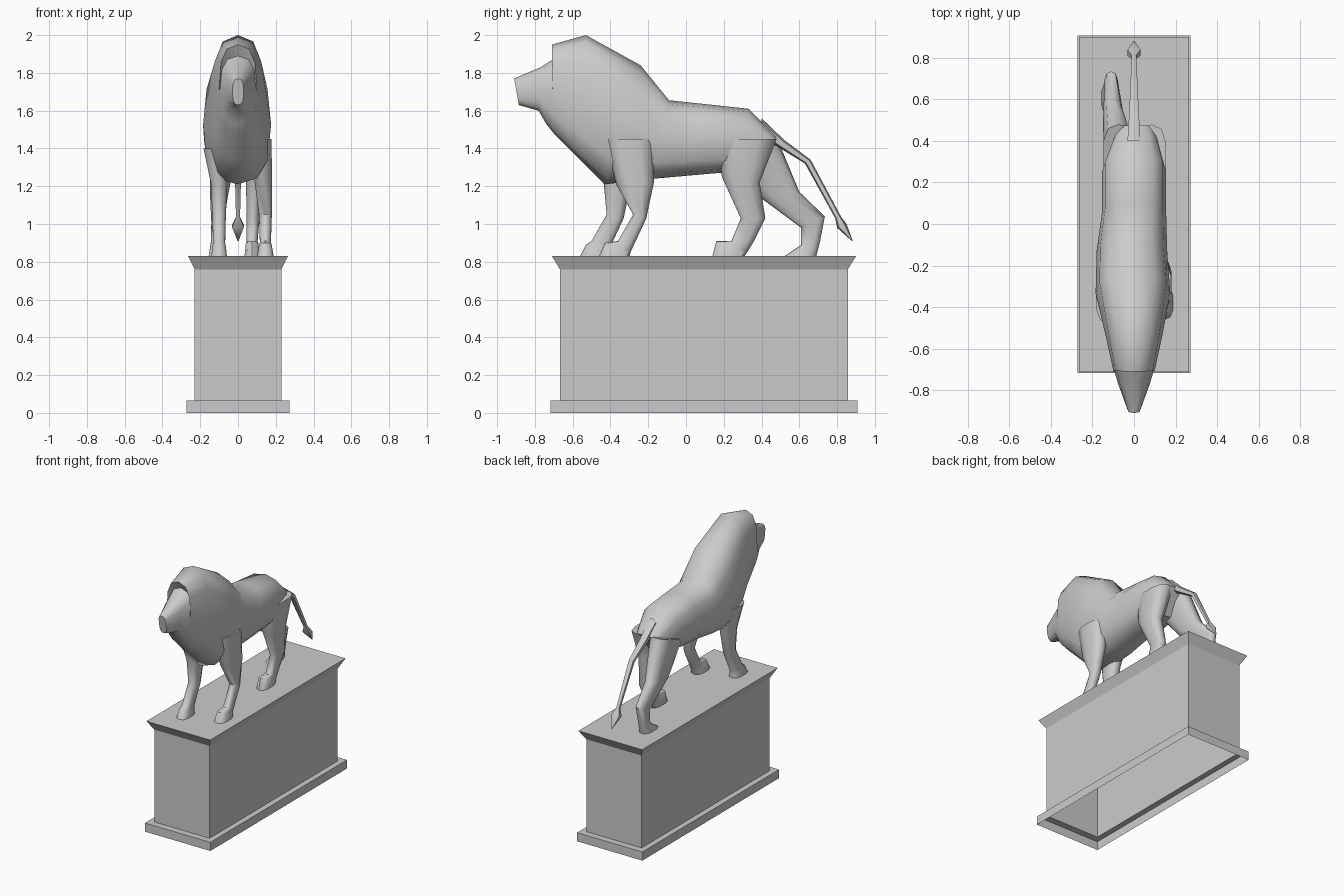
import bpy
import bmesh
from math import sin, cos, pi, copysign, radians

default = bpy.data.objects.get("Cube")
if default:
    bpy.data.objects.remove(default)

# One stone colour for everything
stone = bpy.data.materials.new("grey stone")
stone.use_nodes = True
stone_colour = (0.6, 0.6, 0.6, 1)
stone.diffuse_color = stone_colour
stone.node_tree.nodes["Principled BSDF"].inputs["Base Color"].default_value = stone_colour


def finish(name, bm, smooth_angle=None):
    """Turn a bmesh into a named stone object."""
    bmesh.ops.recalc_face_normals(bm, faces=bm.faces)
    mesh = bpy.data.meshes.new(name)
    bm.to_mesh(mesh)
    bm.free()
    mesh.materials.append(stone)
    obj = bpy.data.objects.new(name, mesh)
    bpy.context.collection.objects.link(obj)
    if smooth_angle:
        bpy.ops.object.select_all(action="DESELECT")
        obj.select_set(True)
        bpy.context.view_layer.objects.active = obj
        bpy.ops.object.shade_smooth_by_angle(angle=radians(smooth_angle))
    return obj


def soft(value, power):
    return copysign(abs(value) ** power, value)


def bridge(bm, first, second):
    for i in range(len(first)):
        j = (i + 1) % len(first)
        bm.faces.new((first[i], first[j], second[j], second[i]))


def loft(name, rings, sides=10, power=0.75, smooth_angle=50):
    """Skin rounded rings; each has a start and end point in the side plane,
    a sideways centre and a half width."""
    bm = bmesh.new()
    loops = []
    for (ya, za), (yb, zb), centre, half in rings:
        loop = []
        for k in range(sides):
            angle = 2 * pi * k / sides
            t = (1 - soft(cos(angle), power)) / 2
            x = centre + half * soft(sin(angle), power)
            loop.append(bm.verts.new((x, ya + (yb - ya) * t, za + (zb - za) * t)))
        loops.append(loop)
    for first, second in zip(loops, loops[1:]):
        bridge(bm, first, second)
    bm.faces.new(loops[0])
    bm.faces.new(loops[-1])
    return finish(name, bm, smooth_angle)


def pedestal(name, profile, middle):
    """Stack rectangles (half width, half length, height), open underneath."""
    bm = bmesh.new()
    corners = ((-1, -1), (1, -1), (1, 1), (-1, 1))
    loops = []
    for half_x, half_y, z in profile:
        loops.append([bm.verts.new((sx * half_x, middle + sy * half_y, z))
                      for sx, sy in corners])
    for first, second in zip(loops, loops[1:]):
        bridge(bm, first, second)
    bm.faces.new(loops[-1])
    return finish(name, bm)


# Hollow pedestal with plinth, shaft and flared cornice
pedestal("pedestal", [
    (0.272, 0.812, 0),
    (0.272, 0.812, 0.065),
    (0.23, 0.762, 0.065),
    (0.23, 0.762, 0.76),
    (0.265, 0.805, 0.83),
], middle=0.095)

# Muzzle, mane, trunk and rump, from the nose backwards
loft("lion_body", [
    ((-0.91, 1.77), (-0.885, 1.63), 0, 0.03),
    ((-0.77, 1.83), (-0.78, 1.6), 0, 0.075),
    ((-0.675, 1.89), (-0.74, 1.53), 0, 0.095),
    ((-0.71, 1.95), (-0.7, 1.48), 0, 0.1),
    ((-0.53, 2), (-0.56, 1.34), 0, 0.135),
    ((-0.24, 1.84), (-0.43, 1.21), -0.005, 0.18),
    ((-0.09, 1.655), (-0.17, 1.24), -0.01, 0.17),
    ((0.1, 1.635), (0, 1.255), 0, 0.155),
    ((0.33, 1.61), (0.17, 1.27), 0, 0.155),
    ((0.48, 1.46), (0.36, 1.28), 0.01, 0.1),
], sides=12)

# Legs from the top down to the paw, each as front edge and back edge
loft("front_leg_left", [
    ((-0.43, 1.45), (-0.17, 1.45), 0.11, 0.07),
    ((-0.37, 1.21), (-0.17, 1.22), 0.135, 0.047),
    ((-0.28, 1.05), (-0.21, 1.03), 0.145, 0.035),
    ((-0.36, 0.91), (-0.28, 0.88), 0.145, 0.03),
    ((-0.43, 0.9), (-0.29, 0.86), 0.145, 0.035),
    ((-0.46, 0.83), (-0.3, 0.83), 0.145, 0.045),
])
loft("front_leg_right", [
    ((-0.48, 1.4), (-0.25, 1.4), -0.115, 0.07),
    ((-0.435, 1.21), (-0.29, 1.22), -0.1, 0.045),
    ((-0.42, 1.05), (-0.33, 1.03), -0.1, 0.037),
    ((-0.5, 0.91), (-0.4, 0.88), -0.1, 0.033),
    ((-0.53, 0.89), (-0.4, 0.86), -0.1, 0.037),
    ((-0.56, 0.83), (-0.4, 0.83), -0.1, 0.043),
])
loft("hind_leg_left", [
    ((0.17, 1.45), (0.48, 1.45), 0.085, 0.072),
    ((0.19, 1.25), (0.39, 1.22), 0.095, 0.055),
    ((0.29, 1.03), (0.42, 1.03), 0.08, 0.035),
    ((0.24, 0.91), (0.36, 0.91), 0.075, 0.03),
    ((0.16, 0.91), (0.33, 0.86), 0.075, 0.035),
    ((0.14, 0.83), (0.31, 0.83), 0.075, 0.042),
])
loft("hind_leg_right", [
    ((0.2, 1.37), (0.48, 1.46), -0.075, 0.075),
    ((0.38, 1.15), (0.6, 1.17), -0.1, 0.05),
    ((0.61, 0.98), (0.735, 1.04), -0.11, 0.032),
    ((0.61, 0.89), (0.71, 0.91), -0.115, 0.03),
    ((0.52, 0.83), (0.69, 0.83), -0.115, 0.042),
])

# Tail with its pointed tuft
loft("tail", [
    ((0.4, 1.56), (0.4, 1.46), 0, 0.035),
    ((0.52, 1.445), (0.5, 1.4), 0, 0.027),
    ((0.66, 1.34), (0.63, 1.32), 0, 0.02),
    ((0.82, 1.04), (0.79, 1.03), 0, 0.012),
    ((0.85, 1), (0.8, 0.98), 0, 0.035),
    ((0.883, 0.91), (0.878, 0.91), 0, 0.003),
], sides=6)
